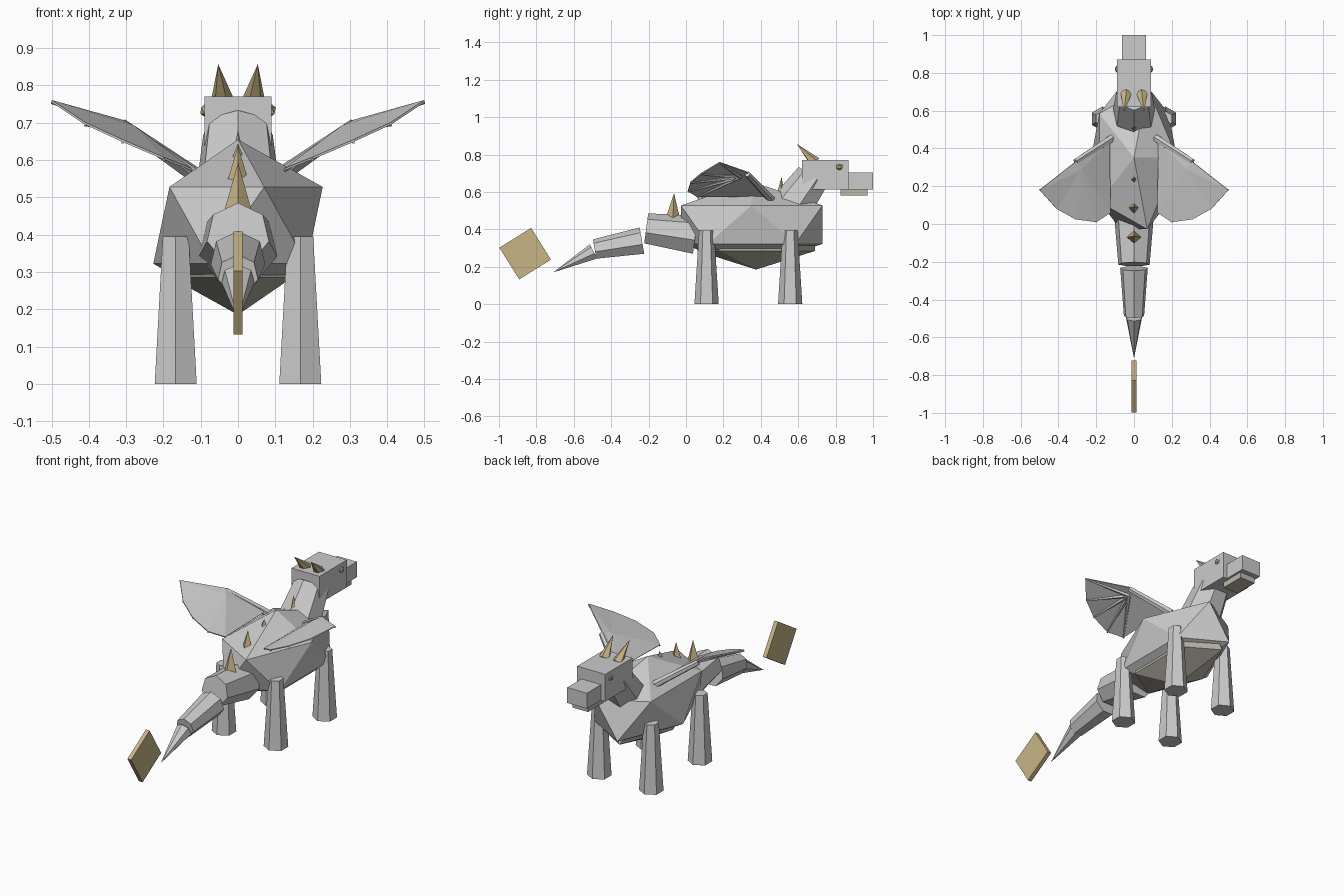
import bpy, bmesh, math
from mathutils import Vector, Matrix

if "Cube" in bpy.data.objects:
    bpy.data.objects.remove(bpy.data.objects["Cube"])


def material(name, rgb):
    m = bpy.data.materials.new(name)
    m.diffuse_color = (*rgb, 1)
    m.use_nodes = True
    m.node_tree.nodes["Principled BSDF"].inputs["Base Color"].default_value = m.diffuse_color
    return m


GOLD = material("gold", (0.58, 0.46, 0.24))
PALE = material("pale_scales", (0.50, 0.48, 0.41))


def finish(name, bm, mat=None, closed=True):
    if closed:
        bmesh.ops.recalc_face_normals(bm, faces=bm.faces)
    me = bpy.data.meshes.new(name)
    bm.to_mesh(me)
    bm.free()
    ob = bpy.data.objects.new(name, me)
    bpy.context.collection.objects.link(ob)
    if mat:
        me.materials.append(mat)
    return ob


def box(name, center, size, mat=None, tilt=0):
    bm = bmesh.new()
    m = (Matrix.Translation(center) @ Matrix.Rotation(math.radians(tilt), 4, 'X')
         @ Matrix.Diagonal((*size, 1)))
    bmesh.ops.create_cube(bm, size=1, matrix=m)
    return finish(name, bm, mat)


def ball(name, center, radii, mat=None):
    bm = bmesh.new()
    m = Matrix.Translation(center) @ Matrix.Diagonal((*radii, 1))
    bmesh.ops.create_icosphere(bm, subdivisions=1, radius=1, matrix=m)
    return finish(name, bm, mat)


def taper(name, a, b, r1, r2, n, mat=None):
    """n-sided frustum (or cone when r2 is 0) from a to b, one corner facing up."""
    a, b = Vector(a), Vector(b)
    d = (b - a).normalized()
    ref = Vector((0, 1, 0)) if abs(d.z) > 0.9 else Vector((0, 0, 1))
    u = (ref - d * ref.dot(d)).normalized()
    v = d.cross(u)
    bm = bmesh.new()

    def ring(c, r):
        if r == 0:
            return [bm.verts.new(c)] * n
        return [bm.verts.new(c + r * (u * math.cos(t) + v * math.sin(t)))
                for t in (2 * math.pi * i / n for i in range(n))]

    lo, hi = ring(a, r1), ring(b, r2)
    bm.faces.new(lo)
    for i in range(n):
        j = (i + 1) % n
        bm.faces.new([lo[i], lo[j], hi[j]] + ([hi[i]] if r2 else []))
    if r2:
        bm.faces.new(hi)
    return finish(name, bm, mat)


# Torso and belly
ball("body", (0, 0.351, 0.425), (0.254, 0.445, 0.23))
ball("belly", (0, 0.375, 0.365), (0.2, 0.37, 0.18), PALE)

# Neck and head
taper("neck", (0, 0.54, 0.48), (0, 0.681, 0.678), 0.122, 0.096, 7)
box("head", (0, 0.745, 0.692), (0.18, 0.25, 0.158))
box("snout", (0, 0.93, 0.659), (0.126, 0.14, 0.09))
box("lower_jaw", (0, 0.898, 0.597), (0.1, 0.145, 0.034), PALE)

# Tail segments and the flat blade at its end
taper("tail_base", (0, 0.05, 0.366), (0, -0.213, 0.401), 0.108, 0.085, 7)
taper("tail_middle", (0, -0.235, 0.336), (0, -0.488, 0.292), 0.075, 0.055, 7)
taper("tail_tip", (0, -0.494, 0.28), (0, -0.71, 0.17), 0.045, 0, 7)
box("tail_blade", (0, -0.86, 0.27), (0.024, 0.2, 0.2), GOLD, tilt=32)

# Spikes along the spine: y, base z, tip z, base radius
for i, (y, z0, z1, r) in enumerate([(-0.07, 0.46, 0.593, 0.038),
                                    (0.085, 0.545, 0.638, 0.028),
                                    (0.235, 0.59, 0.645, 0.022),
                                    (0.505, 0.57, 0.68, 0.025)]):
    taper(f"spine_spike_{i + 1}", (0, y, z0), (0, y + 0.006, z1), r, 0, 4, GOLD)

for s, side in ((-1, "left"), (1, "right")):
    # Legs
    for y, where in ((0.11, "hind"), (0.557, "front")):
        taper(f"{where}_leg_{side}", (s * 0.167, y, 0), (s * 0.167, y, 0.395),
              0.065, 0.04, 6)
    # Eyes and horns
    ball(f"eye_{side}", (s * 0.085, 0.82, 0.733), (0.018, 0.022, 0.02), GOLD)
    taper(f"horn_{side}", (s * 0.042, 0.69, 0.757), (s * 0.053, 0.592, 0.857),
          0.032, 0, 5, GOLD)

    # Wing membrane: a fan spreading from the wrist
    wrist = Vector((s * 0.28, 0.29, 0.69))
    rim = [Vector((s * x, y, z)) for x, y, z in (
        (0.13, 0.44, 0.578), (0.31, 0.33, 0.705), (0.5, 0.18, 0.758),
        (0.41, 0.08, 0.698), (0.31, 0.025, 0.652), (0.2, 0.01, 0.605),
        (0.125, 0.06, 0.575))]
    bm = bmesh.new()
    hub = bm.verts.new(wrist)
    vs = [bm.verts.new(p) for p in rim]
    for a, b in zip(vs, vs[1:] + vs[:1]):
        bm.faces.new((hub, a, b) if s < 0 else (hub, b, a))
    wing = finish(f"wing_membrane_{side}", bm, closed=False)
    mod = wing.modifiers.new("thickness", 'SOLIDIFY')
    mod.thickness = 0.006
    mod.offset = 0

    # Wing arm and finger bones under the membrane
    drop = Vector((0, 0, -0.01))
    taper(f"wing_arm_{side}", (s * 0.115, 0.455, 0.56), rim[1] + drop, 0.022, 0.016, 6)
    for i, p in enumerate(rim[2:]):
        taper(f"wing_finger_{side}_{i + 1}", wrist + drop, p + drop * 0.4,
              0.012, 0.004, 5)
